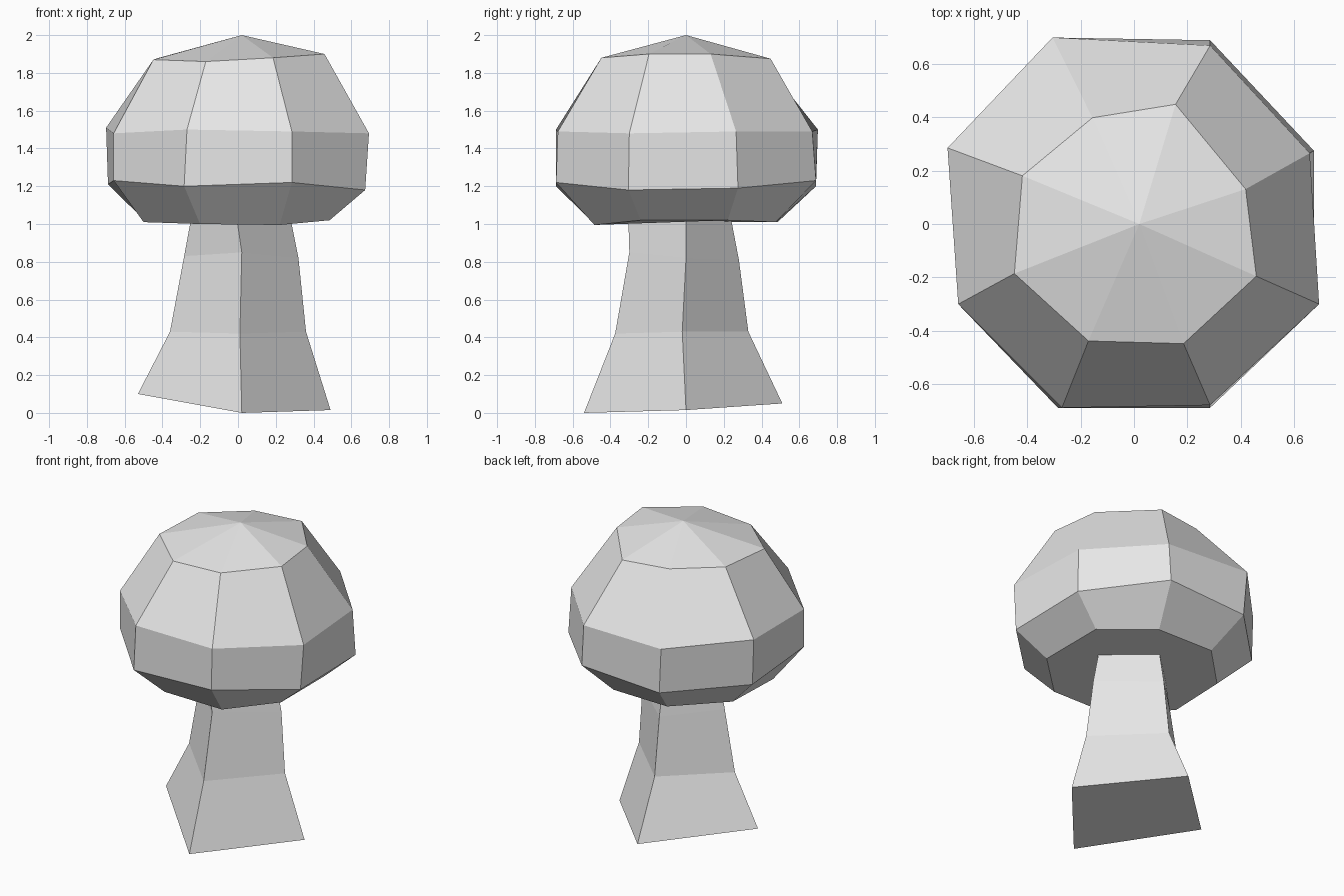
import bpy, bmesh, math

if "Cube" in bpy.data.objects:
    bpy.data.objects.remove(bpy.data.objects["Cube"])

grey = bpy.data.materials.new("light_grey")
grey.diffuse_color = (0.8, 0.8, 0.8, 1)
grey.use_nodes = True
grey.node_tree.nodes["Principled BSDF"].inputs["Base Color"].default_value = grey.diffuse_color


def ring(sides, turn, radius, z, nudge={}):
    """Regular polygon loop; nudge holds hand-made corner offsets in cm."""
    pts = []
    for k in range(sides):
        a = math.radians(turn) + math.tau * k / sides
        dx, dy, dz = nudge.get(k, (0, 0, 0))
        pts.append((radius * math.cos(a) + dx / 100,
                    radius * math.sin(a) + dy / 100, z + dz / 100))
    return pts


def loft(name, rings, apex=None):
    """Bridge rings from bottom to top, closing the top with a fan or a face."""
    bm = bmesh.new()
    loops = [[bm.verts.new(p) for p in r] for r in rings]
    n = len(loops[0])
    for lo, hi in zip(loops, loops[1:]):
        for i in range(n):
            j = (i + 1) % n
            bm.faces.new((lo[i], lo[j], hi[j], hi[i]))
    bm.faces.new(loops[0][::-1])
    if apex:
        tip = bm.verts.new(apex)
        for i in range(n):
            bm.faces.new((loops[-1][i], loops[-1][(i + 1) % n], tip))
    else:
        bm.faces.new(loops[-1])
    bmesh.ops.recalc_face_normals(bm, faces=bm.faces)
    me = bpy.data.meshes.new(name)
    bm.to_mesh(me)
    bm.free()
    me.materials.append(grey)
    ob = bpy.data.objects.new(name, me)
    bpy.context.collection.objects.link(ob)
    return ob


# cap: slightly irregular eight-sided dome
loft("cap", [
    ring(8, 22.5, 0.525, 1.01, {0: (0, 2, 1), 1: (0, -1, 0), 4: (-1.5, 0, 0),
                                5: (0, 0, -1), 6: (2, 0, -1.5), 7: (0, -4, 1)}),
    ring(8, 22.5, 0.745, 1.20, {0: (-1.5, -1, -1), 1: (0, 0, 3), 3: (0, 0, 1),
                                4: (3, -1.5, 3), 6: (0, 0, 2), 7: (-1.5, -2, -2)}),
    ring(8, 22.5, 0.745, 1.49, {0: (-3, -2, 0), 1: (0, -2, 0), 2: (-2, 1, 1),
                                3: (-1, 0, 2), 4: (3, -1.5, -1), 5: (1.5, 0, 1),
                                6: (0, 1, 0), 7: (0.5, -1.5, -1)}),
    ring(8, 22.5, 0.485, 1.88, {0: (-3, -5.5, 2), 1: (-3, 0, -0.5), 2: (3, -5, 0),
                                3: (3, -0.5, 0), 4: (0, 0, -1), 5: (1.5, 1, -2),
                                7: (1, -1, 2)}),
], apex=(0.02, 0, 2.0))

# stem: flared square post standing on a corner (right, back, left, front)
loft("stem", [
    ring(4, 0, 0.52, 0.01, {0: (-3, 0, 0.5), 1: (0, -1, 4), 2: (-1, 0, 9), 3: (2, -2, -1)}),
    ring(4, 0, 0.36, 0.43, {0: (0, -2, 0), 1: (0, -3, 0), 3: (1, -1.5, -1)}),
    ring(4, 0, 0.30, 0.82, {0: (2, 0, 0), 1: (0, -2, -1), 2: (1.5, 0, 1), 3: (2, 0, 3)}),
    ring(4, 0, 0.27, 1.02, {0: (1, 0, 0), 1: (0, -3, 0), 2: (2, 0, 0), 3: (-0.5, -3.5, 0)}),
])
